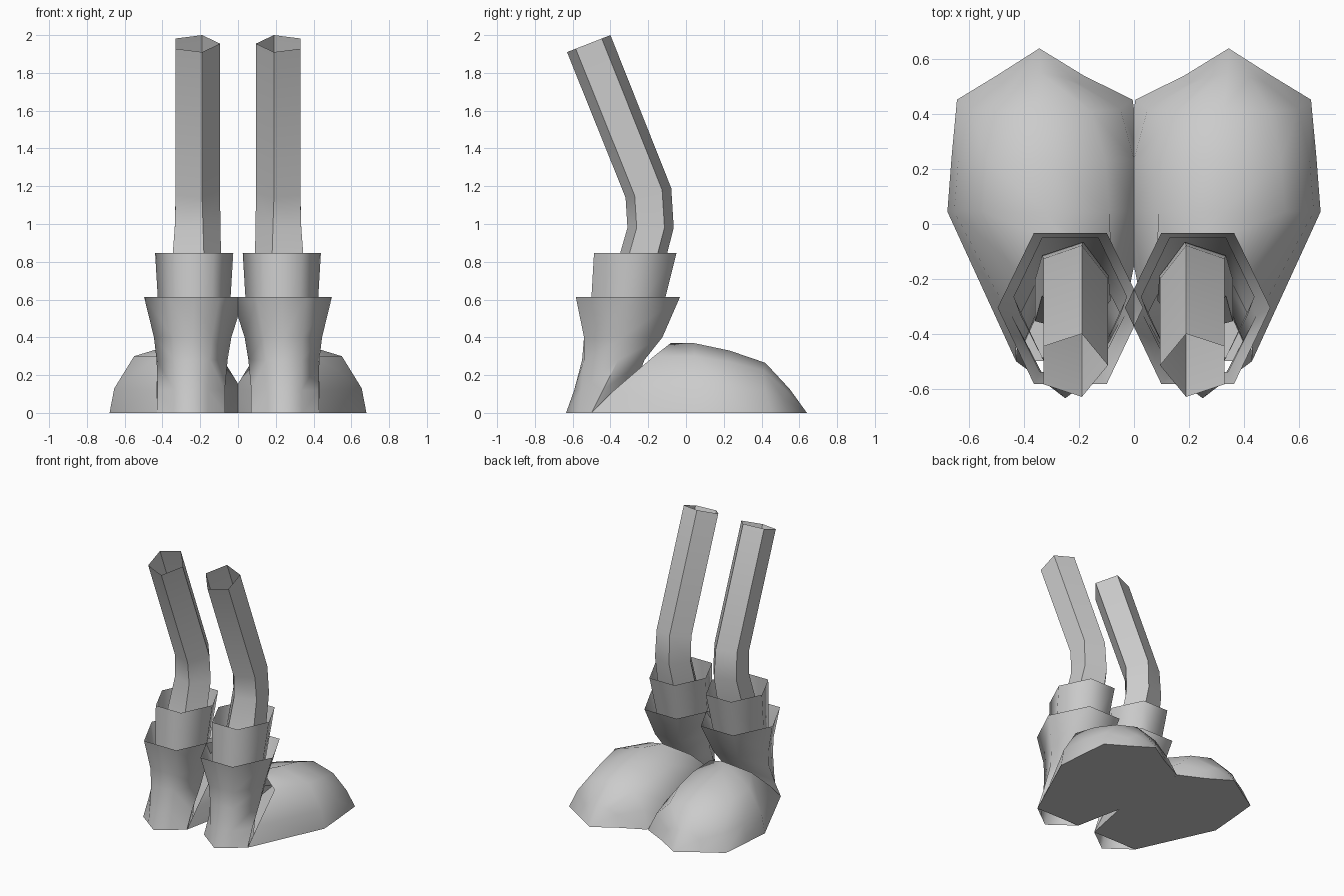
import bpy, bmesh, math

if "Cube" in bpy.data.objects:
    bpy.data.objects.remove(bpy.data.objects["Cube"])

grey = bpy.data.materials.new("plain_grey")
grey.diffuse_color = (0.6, 0.6, 0.6, 1)
grey.use_nodes = True
grey.node_tree.nodes["Principled BSDF"].inputs["Base Color"].default_value = grey.diffuse_color


def loft(name, rings, closed=True, angle=66):
    """Skin a list of equal-length rings; mirror the part to the other side."""
    bm = bmesh.new()
    rows = [[bm.verts.new(p) for p in ring] for ring in rings]
    n = len(rows[0])
    for a, b in zip(rows, rows[1:]):
        for i in range(n if closed else n - 1):
            j = (i + 1) % n
            bm.faces.new((a[i], a[j], b[j], b[i]))
    if not closed:
        # flat sole under the arches
        bm.faces.new([r[0] for r in rows] + [r[-1] for r in reversed(rows[:-1])])
    bmesh.ops.remove_doubles(bm, verts=bm.verts, dist=0.0005)
    bmesh.ops.recalc_face_normals(bm, faces=bm.faces)
    mesh = bpy.data.meshes.new(name)
    bm.to_mesh(mesh)
    bm.free()
    mesh.materials.append(grey)
    ob = bpy.data.objects.new(name, mesh)
    bpy.context.collection.objects.link(ob)
    bpy.ops.object.select_all(action='DESELECT')
    ob.select_set(True)
    bpy.context.view_layer.objects.active = ob
    bpy.ops.object.shade_smooth_by_angle(angle=math.radians(angle))
    mirror = ob.modifiers.new("other_side", 'MIRROR')
    mirror.use_mirror_merge = False
    return ob


def hex_ring(cx, hw, back, mid, front, tip, z):
    """Six-sided ring with an extra point in the middle of its front edge."""
    h = hw / 2
    return [(cx - h, back, z), (cx - hw, mid, z), (cx - h, front, z), (cx, tip, z),
            (cx + h, front, z), (cx + hw, mid, z), (cx + h, back, z)]


# boot shaft, flared at the open top and pointed at the heel
shaft = [hex_ring(0.25, 0.18, -0.30, -0.50, -0.567, -0.635, 0),
         hex_ring(0.248, 0.178, -0.28, -0.44, -0.555, -0.592, 0.12),
         hex_ring(0.243, 0.188, -0.22, -0.36, -0.54, -0.55, 0.28),
         hex_ring(0.24, 0.205, -0.125, -0.335, -0.54, -0.54, 0.40),
         hex_ring(0.232, 0.265, -0.032, -0.305, -0.583, -0.583, 0.613)]
loft("boot_shaft", shaft)

# open inner cuff
cuff = [hex_ring(0.232, 0.183, -0.15, -0.33, -0.51, -0.51, 0.45),
        hex_ring(0.232, 0.207, -0.05, -0.265, -0.487, -0.487, 0.847)]
loft("cuff", cuff)


# bent five-sided leg tube, open at the top
def leg_ring(front, back, outer, mid, inner):
    (fy, fz), (by, bz) = front, back
    section = [(outer, 0.8), (outer, 0.2), (mid, 0), (inner, 0.5), (mid, 1)]
    return [(x, fy + (by - fy) * t, fz + (bz - fz) * t) for x, t in section]


loft("leg", [leg_ring((-0.405, 0.65), (-0.15, 0.65), 0.36, 0.175, 0.085),
             leg_ring((-0.31, 0.98), (-0.065, 0.98), 0.335, 0.185, 0.093),
             leg_ring((-0.32, 1.14), (-0.078, 1.19), 0.33, 0.19, 0.095),
             leg_ring((-0.63, 1.91), (-0.40, 2.0), 0.33, 0.19, 0.095)])


# bulging toe: arches running from the ankle to the tip
def arch(cx, half):
    """half: (x offset, y, z) from the ground up to the crown."""
    return ([(cx - x, y, z) for x, y, z in half]
            + [(cx + x, y, z) for x, y, z in reversed(half[:-1])])


toe = [arch(0.25, [(0.18, -0.50, 0), (0.18, -0.38, 0.12), (0.17, -0.17, 0.30), (0, -0.08, 0.37)]),
       arch(0.32, [(0.36, 0.045, 0), (0.335, 0.045, 0.13), (0.23, 0.045, 0.30), (0, 0.04, 0.37)]),
       arch(0.32, [(0.345, 0.24, 0), (0.32, 0.235, 0.13), (0.215, 0.23, 0.27), (0, 0.23, 0.33)]),
       arch(0.325, [(0.32, 0.453, 0), (0.275, 0.42, 0.12), (0.17, 0.41, 0.225), (0, 0.42, 0.265)]),
       arch(0.342, [(0.16, 0.54, 0), (0.135, 0.515, 0.08), (0.08, 0.535, 0.115), (0, 0.55, 0.125)]),
       arch(0.345, [(0, 0.64, 0)] * 4)]
loft("toe", toe, closed=False, angle=60)
